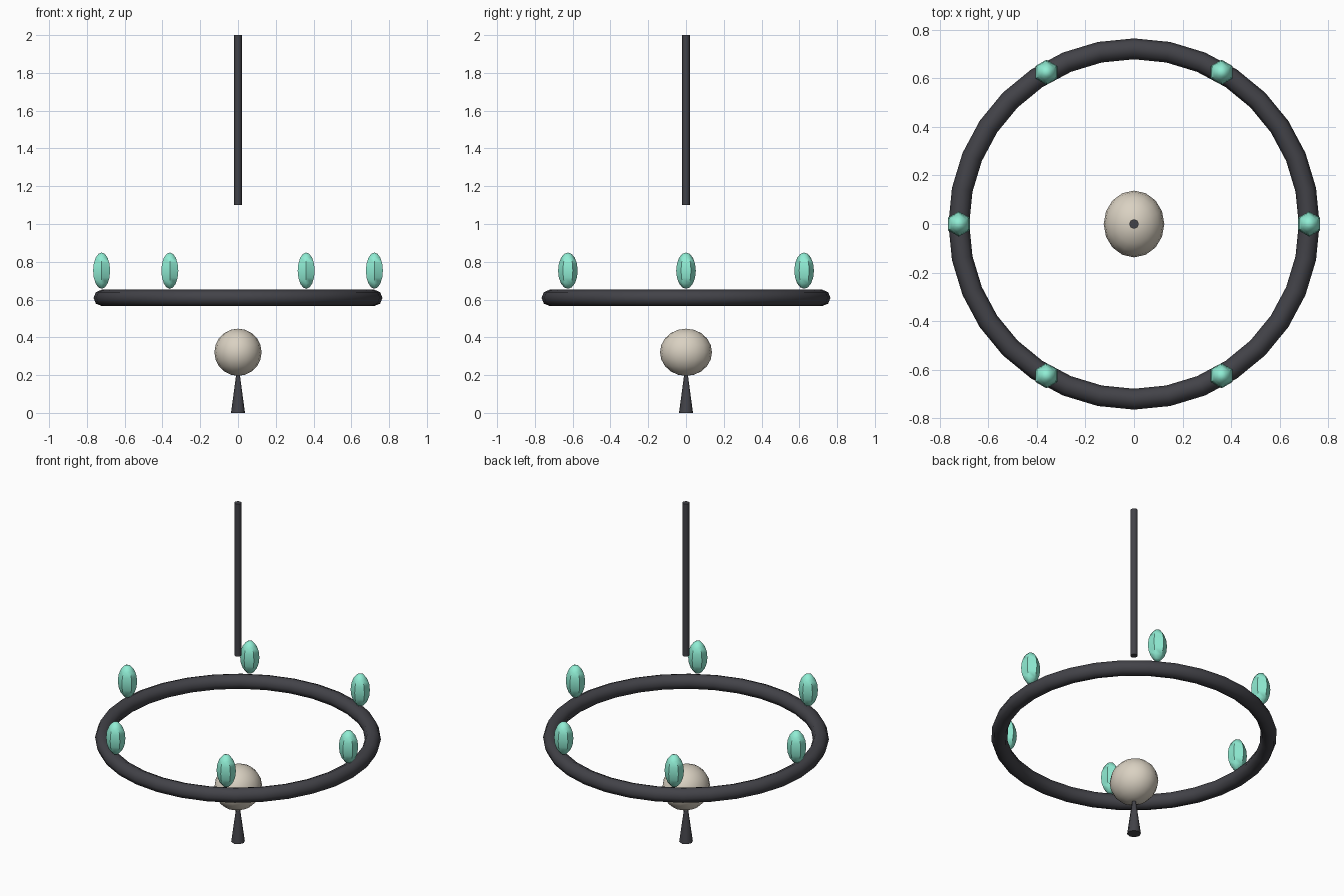
import bpy, math

if "Cube" in bpy.data.objects:
    bpy.data.objects.remove(bpy.data.objects["Cube"])

def material(name, rgb):
    m = bpy.data.materials.new(name)
    m.diffuse_color = (*rgb, 1)
    m.use_nodes = True
    m.node_tree.nodes["Principled BSDF"].inputs["Base Color"].default_value = m.diffuse_color
    return m

iron = material("dark_iron", (0.055, 0.055, 0.065))
teal = material("teal_glow", (0.28, 0.85, 0.66))
cream = material("cream", (0.70, 0.64, 0.54))

def finish(name, mat, scale=(1, 1, 1)):
    ob = bpy.context.object
    ob.name = name
    ob.scale = scale
    bpy.ops.object.transform_apply(location=False, rotation=False, scale=True)
    bpy.ops.object.shade_smooth_by_angle(angle=math.radians(50))
    ob.data.materials.append(mat)
    return ob

# hanging rod
bpy.ops.mesh.primitive_cylinder_add(vertices=8, radius=0.02, depth=0.9, location=(0, 0, 1.55))
finish("hanging_rod", iron)

# ring
bpy.ops.mesh.primitive_torus_add(major_segments=32, minor_segments=8, major_radius=0.722,
                                 minor_radius=0.043, location=(0, 0, 0.609))
finish("ring", iron)

# six flames standing on the ring
for i in range(6):
    a = math.radians(60 * i)
    bpy.ops.mesh.primitive_uv_sphere_add(
        segments=6, ring_count=8, radius=1,
        location=(0.722 * math.cos(a), 0.722 * math.sin(a), 0.753))
    finish(f"flame_{i + 1}", teal, (0.052, 0.052, 0.096))

# central globe, slightly deeper than wide
bpy.ops.mesh.primitive_uv_sphere_add(segments=16, ring_count=10, radius=0.125, location=(0, 0, 0.321))
finish("globe", cream, (1, 1.1, 1))

# tapered spike under the globe
bpy.ops.mesh.primitive_cone_add(vertices=8, radius1=0.037, radius2=0.006, depth=0.23, location=(0, 0, 0.115))
finish("bottom_spike", iron)
